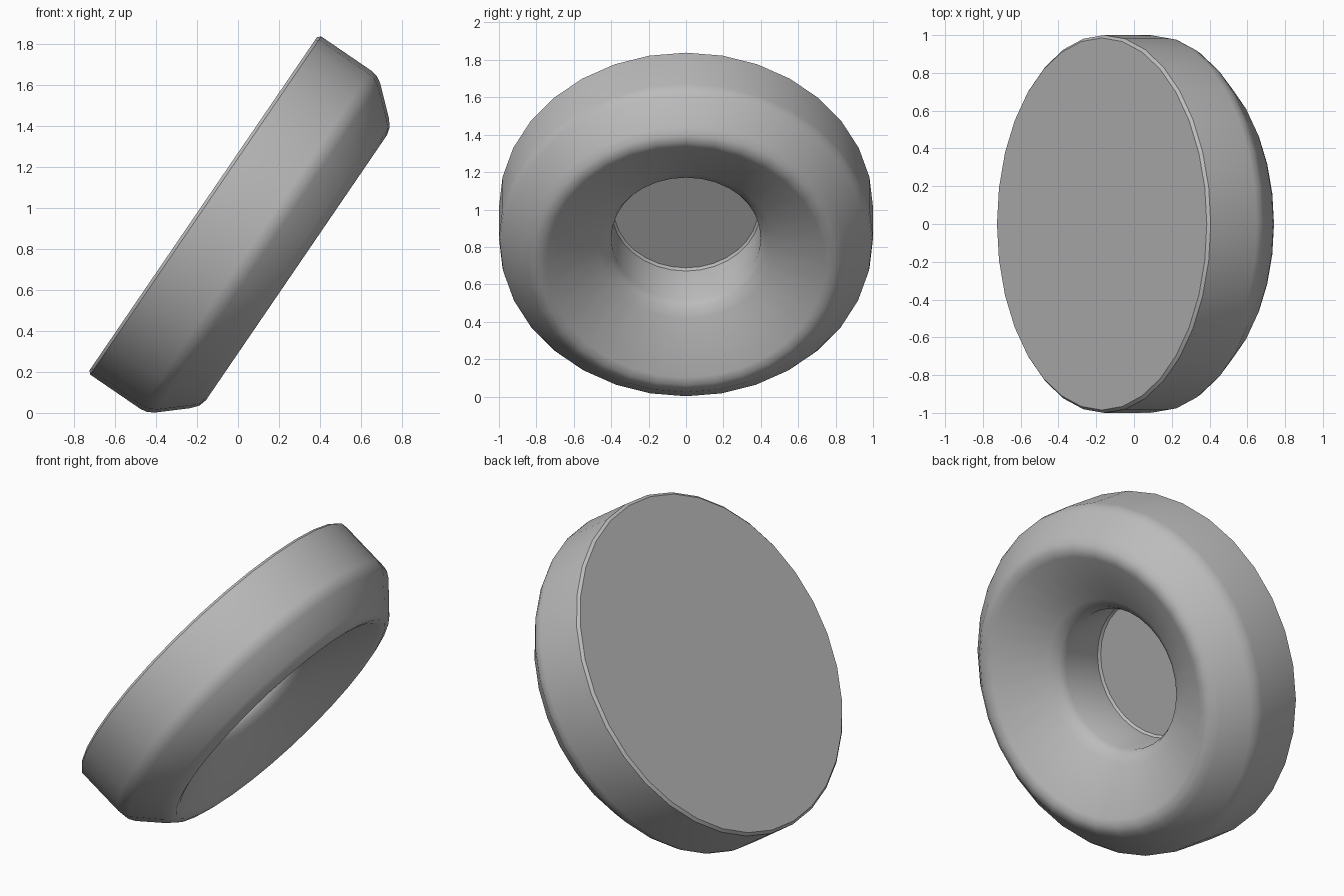
import bpy, bmesh, math
from mathutils import Vector

if "Cube" in bpy.data.objects:
    bpy.data.objects.remove(bpy.data.objects["Cube"])

SEG = 32
TILT = math.atan2(0.564, 0.826)
AXIS = Vector((math.cos(TILT), 0, -math.sin(TILT)))   # towards the open side
UP = Vector((math.sin(TILT), 0, math.cos(TILT)))
SIDE = Vector((0, 1, 0))
BACK = Vector((-0.17, 0, 1.021))                       # centre of the flat back

# (radius, depth) from the back face, over the rim, down to the hole floor
PROFILE = [(0.985, 0), (1.0, 0.015), (1.0, 0.31), (0.995, 0.345), (0.975, 0.38),
           (0.86, 0.51), (0.825, 0.54), (0.785, 0.552), (0.745, 0.54),
           (0.47, 0.385), (0.42, 0.35), (0.40, 0.31), (0.40, 0.035), (0.388, 0.022)]

grey = bpy.data.materials.new("grey")
grey.diffuse_color = (0.5, 0.5, 0.5, 1)
grey.use_nodes = True
grey.node_tree.nodes["Principled BSDF"].inputs["Base Color"].default_value = grey.diffuse_color

bm = bmesh.new()
rings = []
for r, d in PROFILE:
    ring = []
    for i in range(SEG):
        a = 2 * math.pi * i / SEG
        ring.append(bm.verts.new(BACK + AXIS * d + (UP * math.cos(a) + SIDE * math.sin(a)) * r))
    rings.append(ring)
for a, b in zip(rings, rings[1:]):
    for i in range(SEG):
        j = (i + 1) % SEG
        bm.faces.new((a[i], a[j], b[j], b[i]))
# flat back and flat hole floor
bm.faces.new(rings[0])
bm.faces.new(rings[-1])
bmesh.ops.recalc_face_normals(bm, faces=bm.faces)

mesh = bpy.data.meshes.new("dished_disc")
bm.to_mesh(mesh)
bm.free()
mesh.materials.append(grey)
disc = bpy.data.objects.new("dished_disc", mesh)
bpy.context.collection.objects.link(disc)

# smooth round surfaces, crisp flat faces
bpy.context.view_layer.objects.active = disc
disc.select_set(True)
bpy.ops.object.shade_smooth_by_angle(angle=math.radians(35))
